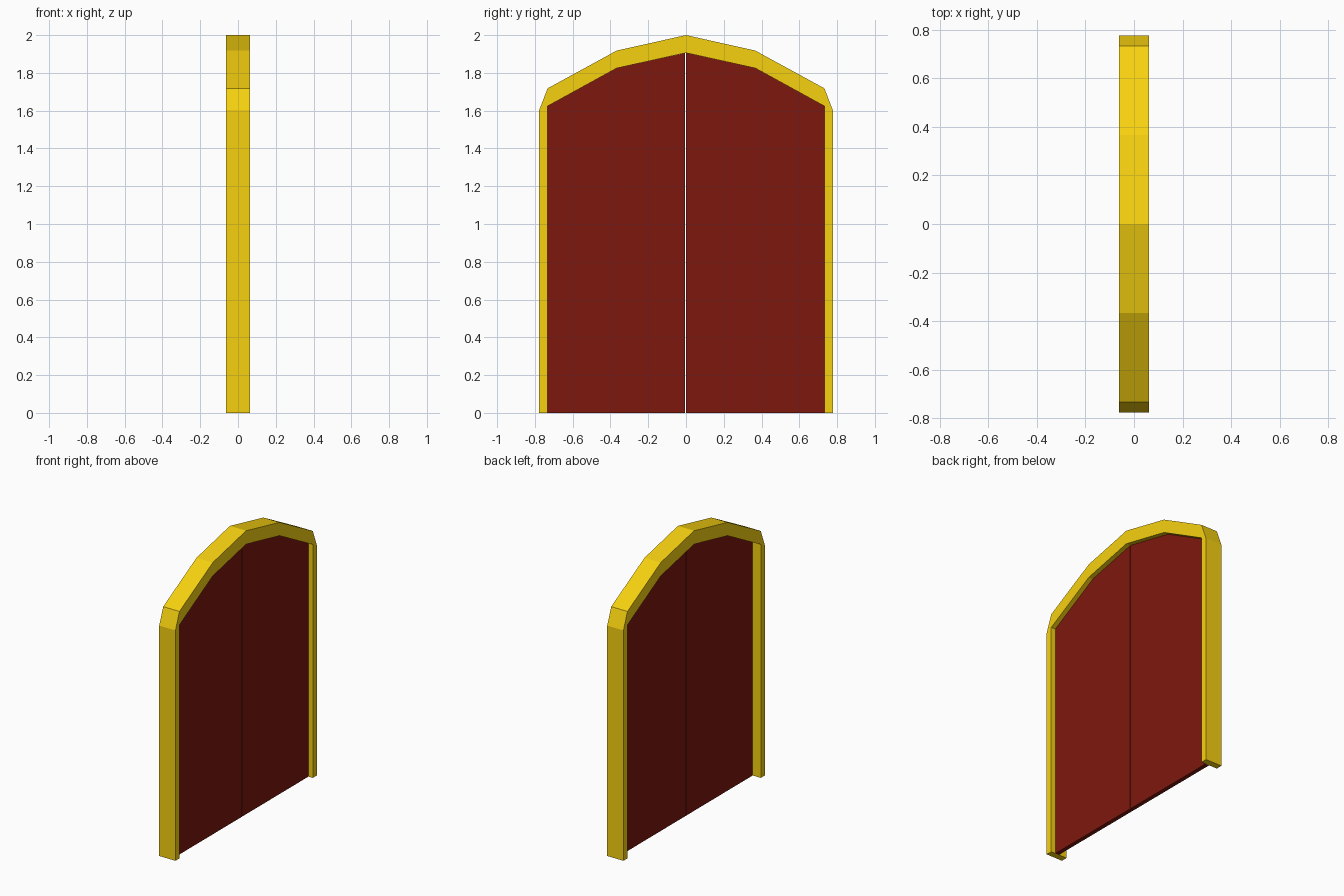
import bpy, bmesh

if "Cube" in bpy.data.objects:
    bpy.data.objects.remove(bpy.data.objects["Cube"])

# Right halves of the arch outlines as (y, z), listed upward from the floor
OUTER = [(0.777, 0), (0.777, 1.603), (0.733, 1.718), (0.367, 1.918), (0, 2.0)]
INNER = [(0.733, 0), (0.733, 1.624), (0.367, 1.825), (0, 1.906)]
GAP = 0.004


def material(name, rgb):
    m = bpy.data.materials.new(name)
    m.diffuse_color = (*rgb, 1)
    m.use_nodes = True
    m.node_tree.nodes["Principled BSDF"].inputs["Base Color"].default_value = m.diffuse_color
    return m


def flip(points):
    return [(-y, z) for y, z in points]


def slab(name, outline, x0, x1, mat):
    """Extrude a (y, z) outline along x from x0 to x1."""
    bm = bmesh.new()
    face = bm.faces.new([bm.verts.new((x0, y, z)) for y, z in outline])
    ext = bmesh.ops.extrude_face_region(bm, geom=[face])
    moved = [v for v in ext["geom"] if isinstance(v, bmesh.types.BMVert)]
    bmesh.ops.translate(bm, verts=moved, vec=(x1 - x0, 0, 0))
    bmesh.ops.recalc_face_normals(bm, faces=bm.faces)
    mesh = bpy.data.meshes.new(name)
    bm.to_mesh(mesh)
    bm.free()
    mesh.materials.append(mat)
    ob = bpy.data.objects.new(name, mesh)
    bpy.context.collection.objects.link(ob)
    return ob


gold = material("frame_yellow", (0.93, 0.64, 0.005))
red = material("door_red", (0.205, 0.009, 0.004))

# Arched frame: up and over the outside, back along the inside
outside = OUTER + flip(OUTER[:-1])[::-1]
inside = flip(INNER) + INNER[:-1][::-1]
slab("door_frame", outside + inside, -0.0625, 0.0625, gold)

# Two door leaves recessed in the frame, with a thin gap between them
right_leaf = INNER + [(0, 0)]
left_leaf = flip(INNER[:-1] + [(GAP, 1.905), (GAP, 0)])
slab("right_door_leaf", right_leaf, 0.0, 0.029, red)
slab("left_door_leaf", left_leaf, 0.0, 0.029, red)
